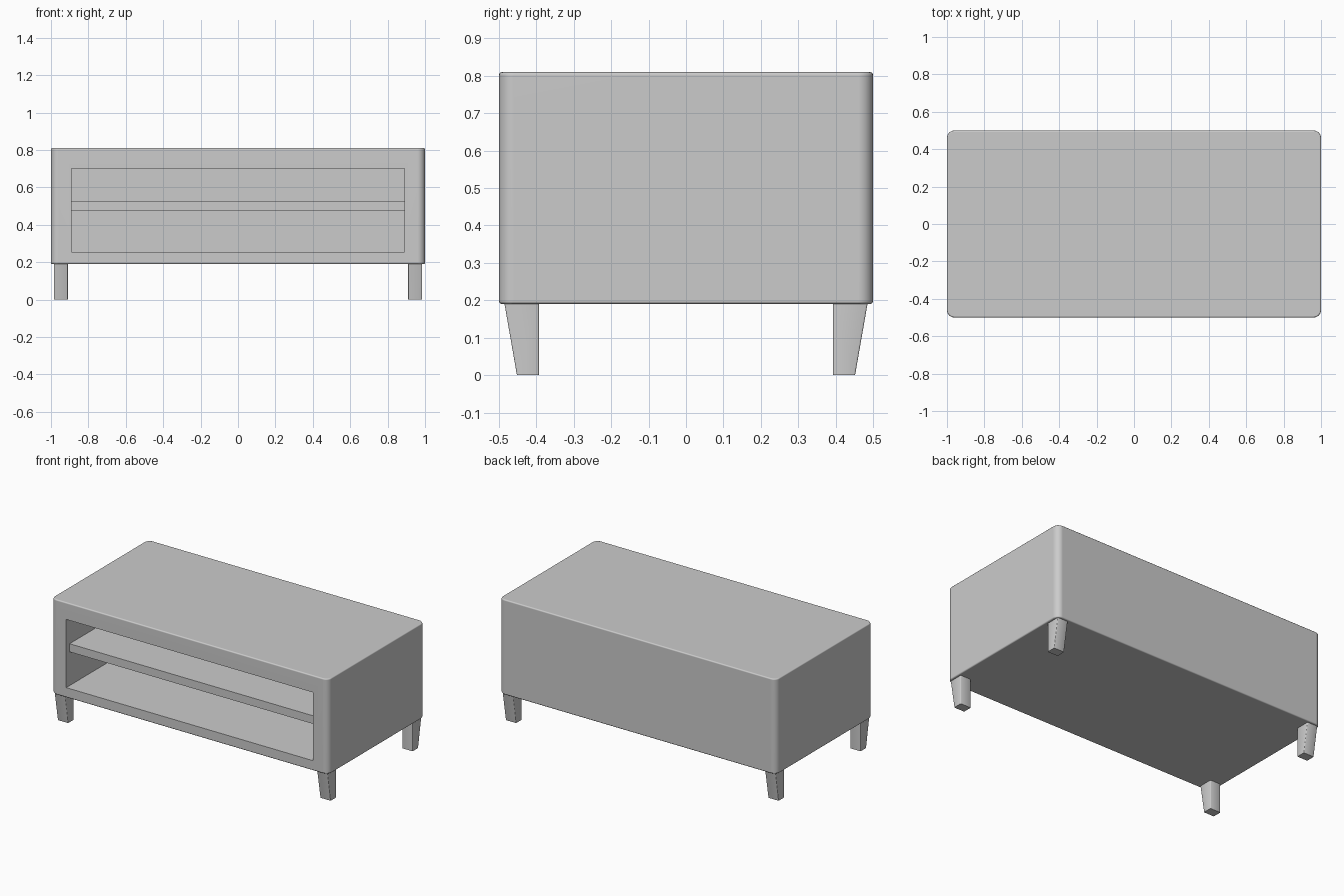
import bpy, bmesh

if "Cube" in bpy.data.objects:
    bpy.data.objects.remove(bpy.data.objects["Cube"])

W, D, Z0, Z1 = 1.0, 0.5, 0.19, 0.81


def finish(name, bm):
    bmesh.ops.recalc_face_normals(bm, faces=bm.faces)
    mesh = bpy.data.meshes.new(name)
    bm.to_mesh(mesh)
    bm.free()
    obj = bpy.data.objects.new(name, mesh)
    bpy.context.collection.objects.link(obj)
    return obj


def box_bm(x0, x1, y0, y1, z0, z1):
    bm = bmesh.new()
    bmesh.ops.create_cube(bm, size=1)
    for v in bm.verts:
        v.co = (x1 if v.co.x > 0 else x0,
                y1 if v.co.y > 0 else y0,
                z1 if v.co.z > 0 else z0)
    return bm


def activate(obj):
    bpy.ops.object.select_all(action='DESELECT')
    obj.select_set(True)
    bpy.context.view_layer.objects.active = obj


def bevel(bm, edges, width, segments):
    bmesh.ops.bevel(bm, geom=edges, offset=width, segments=segments,
                    profile=0.5, affect='EDGES')


# Cabinet body: rounded upright corners, finer rounding along top and bottom
bm = box_bm(-W, W, -D, D, Z0, Z1)
bevel(bm, [e for e in bm.edges if abs(e.verts[0].co.z - e.verts[1].co.z) > 0.1], 0.04, 6)
bevel(bm, [e for e in bm.edges if abs(e.verts[0].co.z - e.verts[1].co.z) < 1e-4], 0.008, 3)
body = finish("cabinet_body", bm)

# Open compartment cut in from the front
cutter = finish("compartment_cutter", box_bm(-0.89, 0.89, -0.6, 0.43, 0.255, 0.70))
cutter.hide_render = True
cut = body.modifiers.new("compartment", 'BOOLEAN')
cut.operation = 'DIFFERENCE'
cut.solver = 'EXACT'
cut.object = cutter
activate(body)
bpy.ops.object.modifier_apply(modifier=cut.name)
bpy.data.objects.remove(cutter)
activate(body)
bpy.ops.object.shade_smooth_by_angle(angle=0.7)
soft = body.modifiers.new("soft_normals", 'WEIGHTED_NORMAL')
soft.keep_sharp = True

# Shelf across the compartment, set slightly back from the front
finish("shelf", box_bm(-0.89, 0.89, -0.465, 0.43, 0.475, 0.528))

# Legs: straight on the inside, tapering in on the outer front/back side
for sy, row in ((-1, "front"), (1, "back")):
    for sx, side in ((-1, "left"), (1, "right")):
        bm = box_bm(0.91, 0.985, 0.393, 0.486, 0.0, 0.195)
        for v in bm.verts:
            if v.co.z < 0.1 and v.co.y > 0.45:
                v.co.y = 0.452
        bevel(bm, [e for e in bm.edges
                   if abs(e.verts[0].co.z - e.verts[1].co.z) > 0.1], 0.004, 2)
        for v in bm.verts:
            v.co.x *= sx
            v.co.y *= sy
        leg = finish(f"{row}_{side}_leg", bm)
        activate(leg)
        bpy.ops.object.shade_smooth_by_angle(angle=0.8)
